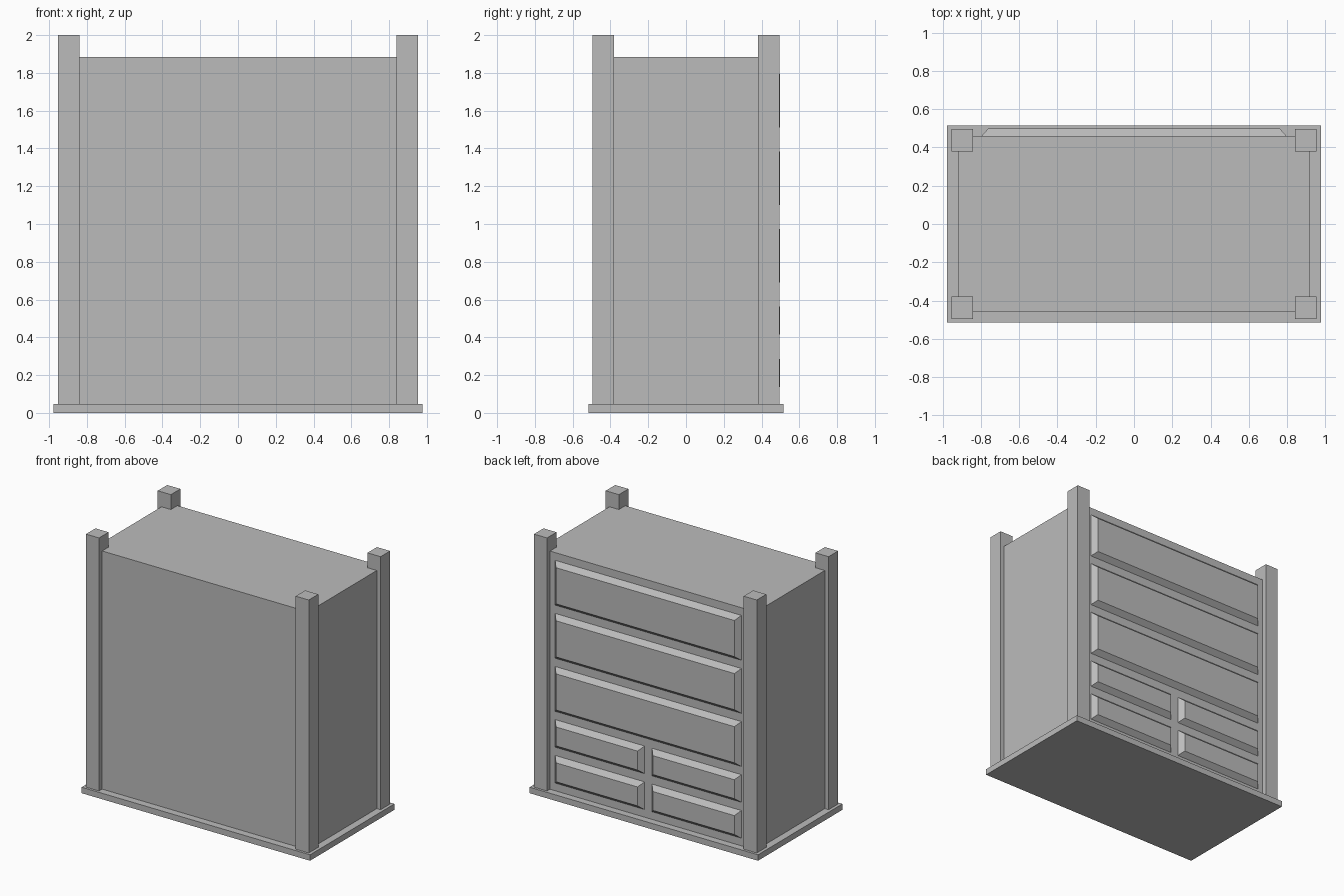
import bpy
import bmesh

default_cube = bpy.data.objects.get("Cube")
if default_cube:
    bpy.data.objects.remove(default_cube, do_unlink=True)

# One plain grey for the whole chest
GREY = (0.5, 0.5, 0.5, 1.0)
grey = bpy.data.materials.new("plain grey")
grey.use_nodes = True
grey.diffuse_color = GREY
grey.node_tree.nodes["Principled BSDF"].inputs["Base Color"].default_value = GREY


def box(name, low, high, back_inset=0.0):
    """Flat-sided box; back_inset narrows its back face to make a raised panel."""
    bm = bmesh.new()
    bmesh.ops.create_cube(bm, size=1.0)
    for v in bm.verts:
        at_back = v.co.y > 0
        for i in range(3):
            side = 1 if v.co[i] > 0 else -1
            v.co[i] = high[i] if side > 0 else low[i]
            if at_back and i != 1:
                v.co[i] -= side * back_inset
    mesh = bpy.data.meshes.new(name)
    bm.to_mesh(mesh)
    bm.free()
    mesh.materials.append(grey)
    obj = bpy.data.objects.new(name, mesh)
    bpy.context.collection.objects.link(obj)
    return obj


BASE_TOP, BODY_TOP, BACK = 0.046, 1.885, 0.46

# Base slab and cabinet body
box("base_slab", (-0.976, -0.515, 0), (0.976, 0.515, BASE_TOP))
box("cabinet_body", (-0.92, -0.458, BASE_TOP), (0.92, BACK, BODY_TOP))

# Four corner posts
for x, x_name in ((-0.896, "right"), (0.896, "left")):
    for y, y_name in ((-0.438, "front"), (0.438, "back")):
        box(f"{y_name}_{x_name}_post",
            (x - 0.056, y - 0.058, BASE_TOP), (x + 0.056, y + 0.058, 2.0))

# Bevelled drawer fronts: three full-width rows, then two split rows
GAP, EDGE, BEVEL = 0.055, 0.80, 0.038
FULL, SPLIT = [(-EDGE, EDGE)], [(-EDGE, -GAP / 2), (GAP / 2, EDGE)]
top = BODY_TOP - GAP
for row, (height, spans) in enumerate([(0.355, FULL)] * 3 + [(0.222, SPLIT)] * 2):
    for column, (x0, x1) in enumerate(spans):
        box(f"drawer_row_{row + 1}_{column + 1}",
            (x0, BACK - 0.005, top - height), (x1, BACK + BEVEL, top), BEVEL)
    top -= height + GAP
